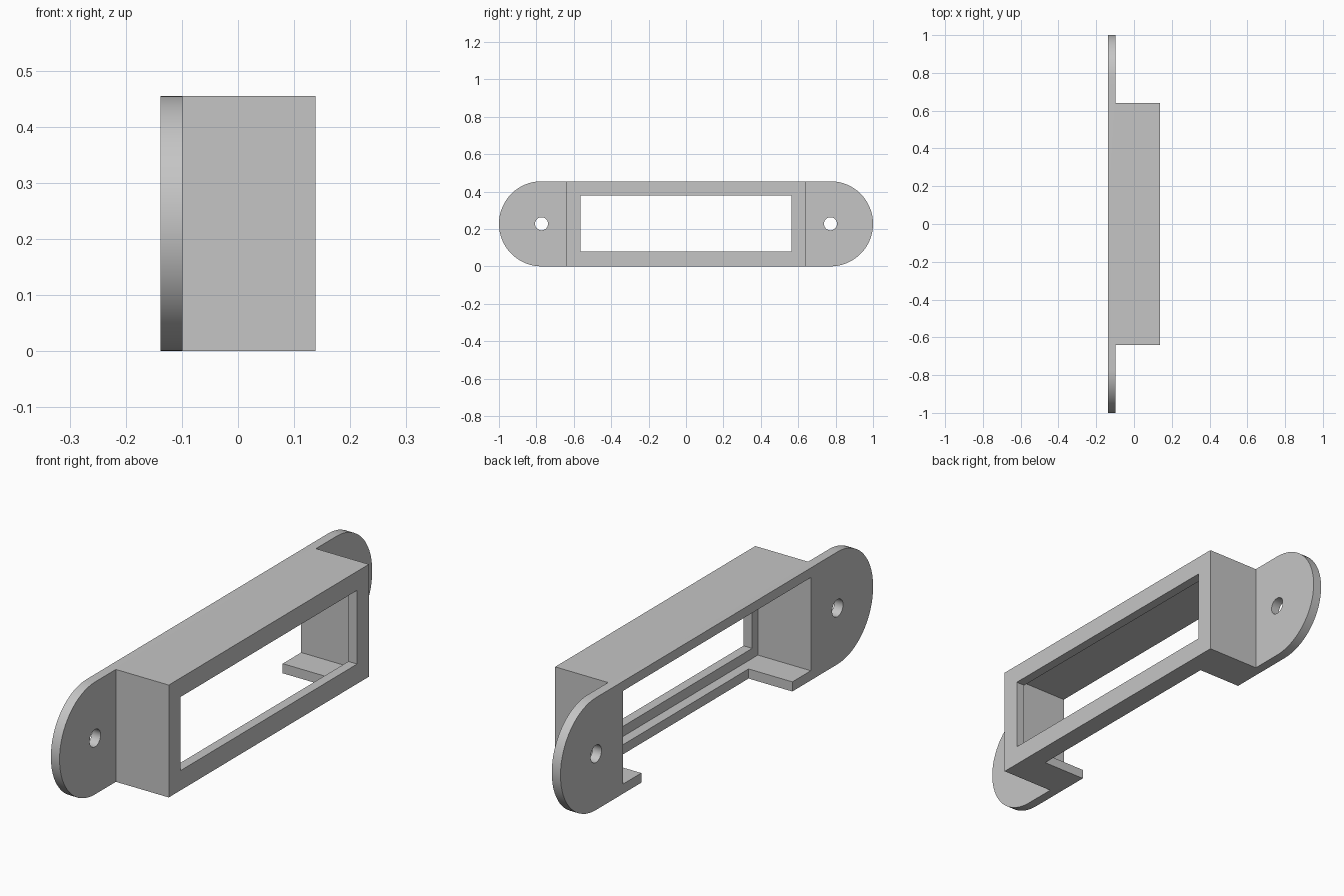
import bpy, bmesh, math
from mathutils import Matrix, Vector

if "Cube" in bpy.data.objects:
    bpy.data.objects.remove(bpy.data.objects["Cube"], do_unlink=True)

# Main dimensions
X = 0.138             # half depth
H = 0.455             # height
R = H / 2             # ear radius
WALL = 0.039
BOX_Y = 0.64          # half length of the raised housing
HOLE_Y = 1 - R

grey = bpy.data.materials.new("light grey plastic")
grey.use_nodes = True
colour = (0.56, 0.56, 0.56, 1)
grey.diffuse_color = colour
grey.node_tree.nodes["Principled BSDF"].inputs["Base Color"].default_value = colour


def finish(name, bm):
    bmesh.ops.recalc_face_normals(bm, faces=bm.faces)
    mesh = bpy.data.meshes.new(name)
    bm.to_mesh(mesh)
    bm.free()
    mesh.materials.append(grey)
    obj = bpy.data.objects.new(name, mesh)
    bpy.context.collection.objects.link(obj)
    return obj


def box(name, x, y, z):
    """Box from (min, max) ranges."""
    size = [b - a for a, b in (x, y, z)]
    centre = [(a + b) / 2 for a, b in (x, y, z)]
    bm = bmesh.new()
    bmesh.ops.create_cube(bm, size=1, matrix=Matrix.Translation(centre) @ Matrix.Diagonal((*size, 1)))
    return finish(name, bm)


def rod(name, y, radius):
    """Cylinder lying along x, used for the screw holes."""
    bm = bmesh.new()
    place = Matrix.Translation((-X, y, R)) @ Matrix.Rotation(math.pi / 2, 4, "Y")
    bmesh.ops.create_cone(bm, cap_ends=True, segments=32, radius1=radius, radius2=radius,
                          depth=4 * WALL, matrix=place)
    return finish(name, bm)


def rounded_plate(name, steps=32):
    """Plate with half-round ends, extruded along x."""
    bm = bmesh.new()
    ring = []
    for side in (1, -1):
        for i in range(steps + 1):
            a = math.pi * i / steps
            ring.append(bm.verts.new((-X, side * (HOLE_Y + R * math.sin(a)), R + side * R * math.cos(a))))
    face = bm.faces.new(ring)
    grown = bmesh.ops.extrude_face_region(bm, geom=[face])
    moved = [v for v in grown["geom"] if isinstance(v, bmesh.types.BMVert)]
    bmesh.ops.translate(bm, verts=moved, vec=Vector((WALL, 0, 0)))
    return finish(name, bm)


def combine(target, tool, operation):
    """Apply a boolean and discard the tool."""
    mod = target.modifiers.new(operation.lower(), "BOOLEAN")
    mod.operation, mod.solver, mod.object = operation, "EXACT", tool
    bpy.context.view_layer.objects.active = target
    bpy.ops.object.modifier_apply(modifier=mod.name)
    bpy.data.objects.remove(tool, do_unlink=True)


# Mounting plate and raised housing
bracket = rounded_plate("mounting_bracket")
combine(bracket, box("housing", (-X, X), (-BOX_Y, BOX_Y), (0, H)), "UNION")

# Hollow inside, open at the rear
inner_y = BOX_Y - WALL
combine(bracket, box("cavity", (-1, X - WALL), (-inner_y, inner_y), (WALL, H - WALL)), "DIFFERENCE")

# Window through the face wall
combine(bracket, box("window", (0, 1), (-0.565, 0.565), (0.08, 0.378)), "DIFFERENCE")

# Notch in the floor, leaving a tab at each end
combine(bracket, box("floor_notch", (-1, 0.058), (-0.483, 0.483), (-1, 2 * WALL)), "DIFFERENCE")

# Screw holes in the ears
for side in (-1, 1):
    combine(bracket, rod("screw_hole", side * HOLE_Y, 0.035), "DIFFERENCE")

# Merge flat faces and smooth the round edges
bm = bmesh.new()
bm.from_mesh(bracket.data)
bmesh.ops.remove_doubles(bm, verts=bm.verts, dist=1e-5)
bmesh.ops.dissolve_limit(bm, angle_limit=0.01, verts=bm.verts, edges=bm.edges)
bm.to_mesh(bracket.data)
bm.free()
for obj in bpy.context.selected_objects:
    obj.select_set(False)
bracket.select_set(True)
bpy.context.view_layer.objects.active = bracket
bpy.ops.object.shade_smooth_by_angle(angle=math.radians(30))
